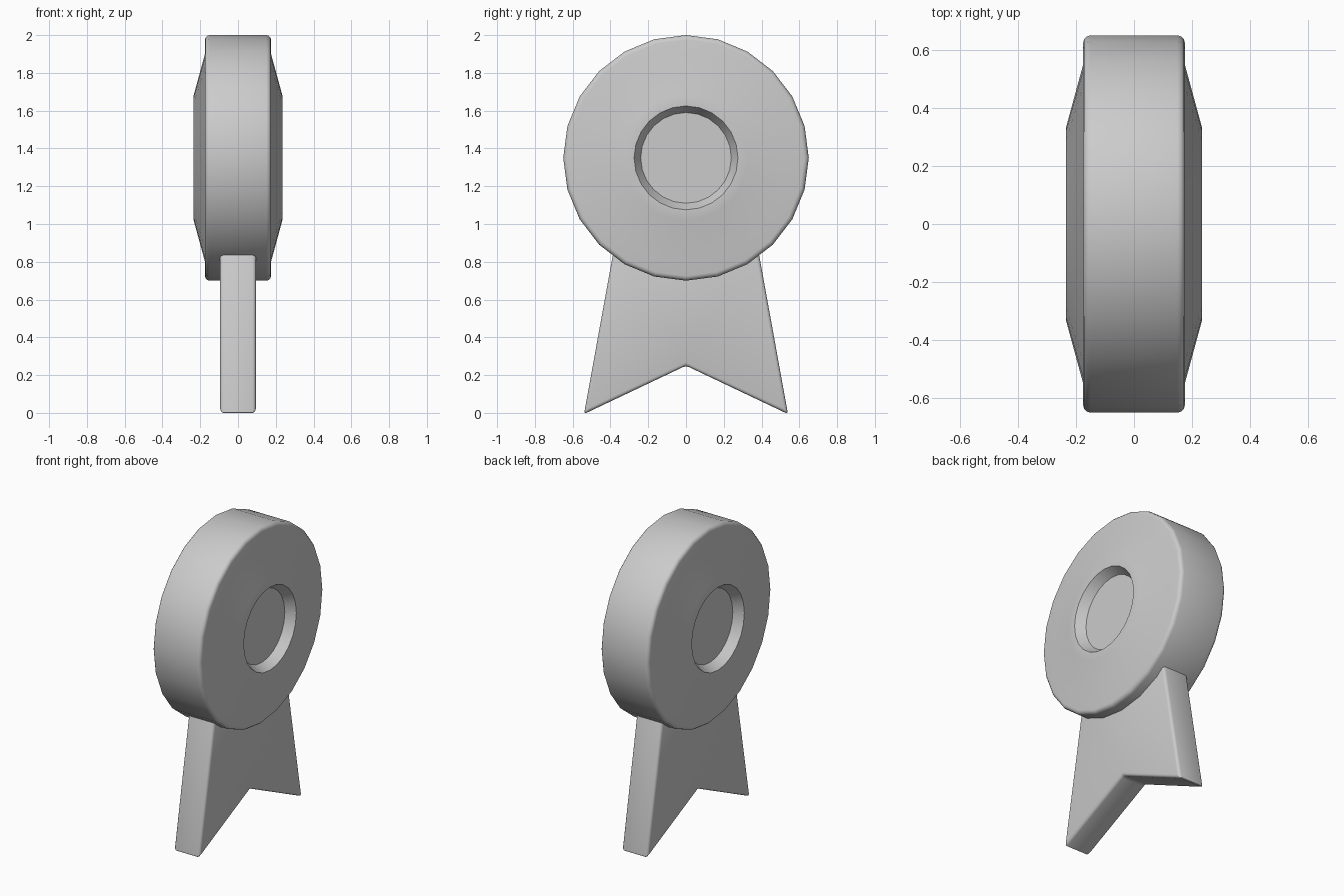
import bpy, bmesh
from math import sin, cos, pi, radians

if "Cube" in bpy.data.objects:
    bpy.data.objects.remove(bpy.data.objects["Cube"])

DISC_Z = 1.35
SIDES = 24


def finish(name, bm):
    bmesh.ops.recalc_face_normals(bm, faces=bm.faces)
    mesh = bpy.data.meshes.new(name)
    bm.to_mesh(mesh)
    bm.free()
    obj = bpy.data.objects.new(name, mesh)
    bpy.context.collection.objects.link(obj)
    return obj


def smooth(obj):
    bpy.ops.object.select_all(action='DESELECT')
    obj.select_set(True)
    bpy.context.view_layer.objects.active = obj
    bpy.ops.object.shade_smooth_by_angle(angle=radians(32))


# Medal disc: half profile (x, radius) from recess floor to rim, mirrored and lathed about x
half = [(0.175, 0.24), (0.235, 0.275), (0.235, 0.33), (0.175, 0.55)]
bevel = 0.025
for i in range(4):
    a = (pi / 2 - pi / 6 * i)
    half.append((0.15 + bevel * sin(a), 0.625 + bevel * cos(a)))
profile = half + [(-x, r) for x, r in reversed(half)]

bm = bmesh.new()
rings = []
for x, r in profile:
    rings.append([bm.verts.new((x, r * sin(2 * pi * k / SIDES),
                                DISC_Z + r * cos(2 * pi * k / SIDES)))
                  for k in range(SIDES)])
for a, b in zip(rings, rings[1:]):
    for k in range(SIDES):
        n = (k + 1) % SIDES
        bm.faces.new((a[k], a[n], b[n], b[k]))
bm.faces.new(rings[0])
bm.faces.new(rings[-1])
smooth(finish("medal_disc", bm))

# Ribbon tail: swallow-tailed outline in y-z, extruded through x
outline = [(-0.54, -0.006), (0, 0.25), (0.54, -0.006), (0.372, 0.92), (-0.372, 0.92)]
bm = bmesh.new()
face = bm.faces.new([bm.verts.new((-0.095, y, z)) for y, z in outline])
ext = bmesh.ops.extrude_face_region(bm, geom=[face], use_keep_orig=True)
moved = [v for v in ext["geom"] if isinstance(v, bmesh.types.BMVert)]
bmesh.ops.translate(bm, verts=moved, vec=(0.19, 0, 0))
ribbon = finish("ribbon_tail", bm)

# Softened ribbon edges
mod = ribbon.modifiers.new("soft_edges", 'BEVEL')
mod.width = 0.018
mod.segments = 3
mod.limit_method = 'ANGLE'
bpy.context.view_layer.objects.active = ribbon
bpy.ops.object.modifier_apply(modifier=mod.name)
smooth(ribbon)
